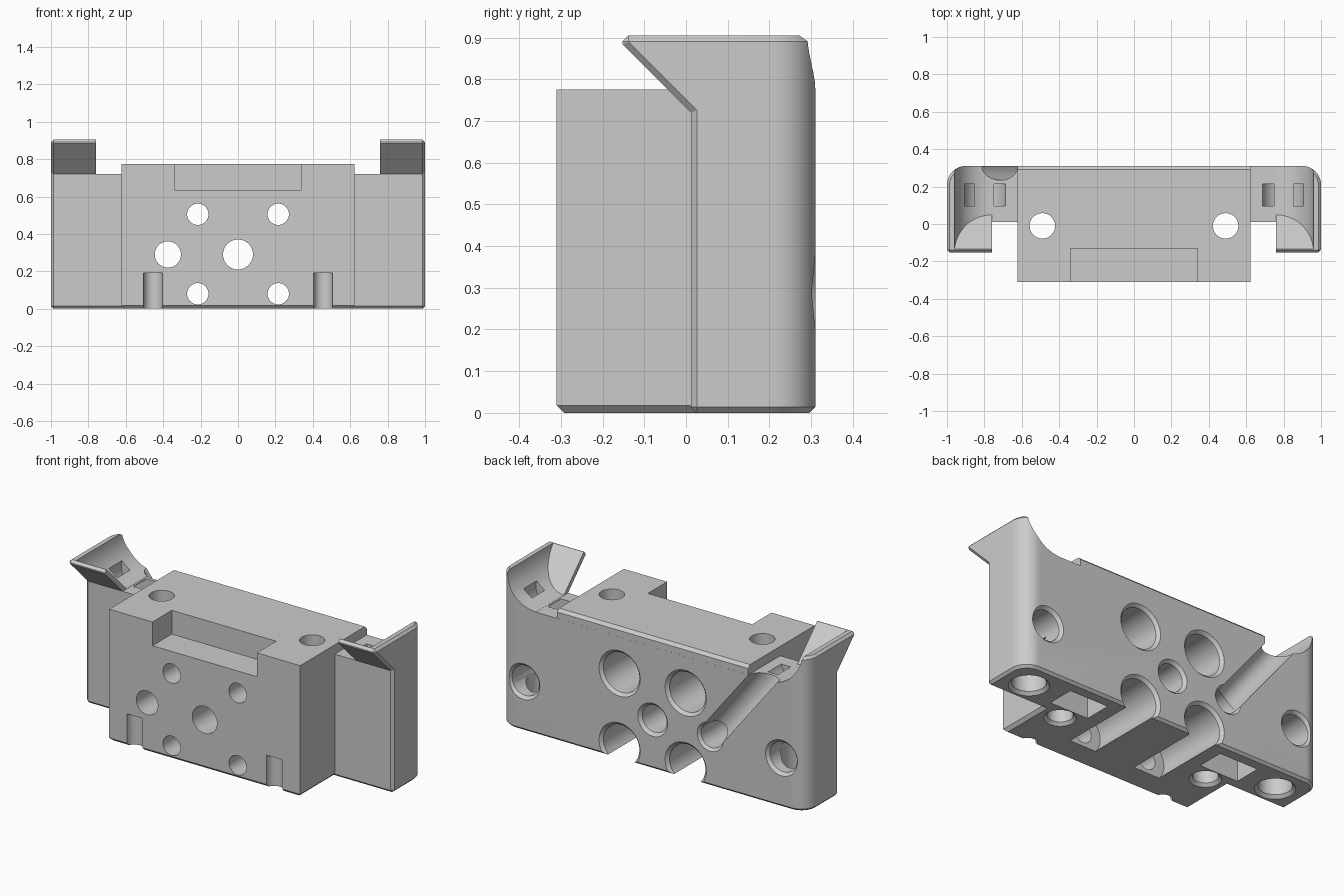
import bpy, bmesh, math
from mathutils import Vector, Matrix

old = bpy.data.objects.get("Cube")
if old:
    bpy.data.objects.remove(old, do_unlink=True)

grey = bpy.data.materials.new("matte_grey")
grey.use_nodes = True
grey.diffuse_color = (0.6, 0.6, 0.6, 1)
grey.node_tree.nodes["Principled BSDF"].inputs["Base Color"].default_value = (0.6, 0.6, 0.6, 1)


def face_outward(bm):
    bmesh.ops.recalc_face_normals(bm, faces=bm.faces)
    if bm.calc_volume(signed=True) < 0:
        bmesh.ops.reverse_faces(bm, faces=bm.faces)


def finish(name, bm):
    face_outward(bm)
    mesh = bpy.data.meshes.new(name)
    bm.to_mesh(mesh)
    bm.free()
    mesh.materials.append(grey)
    ob = bpy.data.objects.new(name, mesh)
    bpy.context.collection.objects.link(ob)
    return ob


def prism(points, shift):
    """Extrude a polygon of 3D points along a vector."""
    bm = bmesh.new()
    face = bm.faces.new([bm.verts.new(p) for p in points])
    moved = bmesh.ops.extrude_face_region(bm, geom=[face], use_keep_orig=True)
    bmesh.ops.translate(bm, vec=shift, verts=[v for v in moved["geom"] if isinstance(v, bmesh.types.BMVert)])
    face_outward(bm)
    return bm


def box(x0, x1, y0, y1, z0, z1):
    return prism([(x0, y0, z0), (x1, y0, z0), (x1, y1, z0), (x0, y1, z0)], (0, 0, z1 - z0))


def lathe(profile, place, toward, closed=False):
    """Spin (radius, depth) points around an axis pointing toward a direction."""
    bm = bmesh.new()
    vs = [bm.verts.new((r, 0, d)) for r, d in profile]
    for a, b in zip(vs, vs[1:] + vs[:1] if closed else vs[1:]):
        bm.edges.new((a, b))
    bmesh.ops.spin(bm, geom=bm.verts[:] + bm.edges[:], axis=(0, 0, 1), cent=(0, 0, 0),
                   angle=math.tau, steps=40)
    bmesh.ops.remove_doubles(bm, verts=bm.verts, dist=1e-4)
    turn = Vector(toward).to_track_quat('Z', 'Y').to_matrix().to_4x4()
    bm.transform(Matrix.Translation(place) @ turn)
    return bm


def bore(place, toward, r, depth, chamfer=0.0, pilot=0.0):
    """Round hole with a chamfered mouth and an optional narrow through hole."""
    m = 0.04
    if chamfer:
        pts = [(0, -m), (r + chamfer + m, -m), (r, chamfer), (r, depth)]
    else:
        pts = [(0, -m), (r, -m), (r, depth)]
    if pilot:
        pts += [(pilot, depth), (pilot, 0.7)]
    return lathe(pts + [(0, pts[-1][1])], place, toward)


def combine(target, bm, op='DIFFERENCE'):
    tool = finish("cutter", bm)
    tool.hide_render = True
    mod = target.modifiers.new("cut", 'BOOLEAN')
    mod.operation, mod.solver, mod.object = op, 'EXACT', tool
    bpy.ops.object.select_all(action='DESELECT')
    bpy.context.view_layer.objects.active = target
    target.select_set(True)
    bpy.ops.object.modifier_apply(modifier=mod.name)
    bpy.data.objects.remove(tool, do_unlink=True)


# Wide back body with the overhanging front lip
side = [(0.012, 0), (0.012, 0.72), (-0.152, 0.884), (-0.152, 0.905), (0.31, 0.905), (0.31, 0)]
bm = prism([(-1, y, z) for y, z in side], (2, 0, 0))
corners = [e for e in bm.edges if all(v.co.y > 0.3 for v in e.verts)
           and abs(e.verts[0].co.z - e.verts[1].co.z) > 0.5]
bmesh.ops.bevel(bm, geom=corners, offset=0.1, segments=10, profile=0.5, affect='EDGES')
face_outward(bm)


def is_rim(e):
    a, b = (v.co for v in e.verts)
    level = max(a.z, b.z) < 0.01 or min(a.z, b.z) > 0.9
    return e.calc_face_angle(0) > 0.5 and (level or a.x * b.x > 0)


bmesh.ops.bevel(bm, geom=[e for e in bm.edges if is_rim(e)], offset=0.014,
                segments=1, affect='EDGES')
body = finish("mount_body", bm)

# Open the middle and scoop out both ears
combine(body, box(-0.76, 0.76, -0.5, 0.5, 0.72, 1.1))
for s in (-1, 1):
    arc = [(0.76 + 0.2 * math.sin(t), 0.921 - 0.2 * math.cos(t))
           for t in [math.pi / 2 * i / 16 for i in range(17)]]
    outline = [(0.7, 1.1), (0.7, 0.721)] + arc + [(0.96, 1.1)]
    combine(body, prism([(s * x, 0.77 - z, z) for x, z in outline], (0, 1, 0)))

# Deep centre block with bevelled bottom and back top edge
bm = box(-0.622, 0.622, -0.31, 0.3097, 0.0003, 0.775)
rim = [e for e in bm.edges if all(v.co.z < 0.01 for v in e.verts)
       or all(v.co.z > 0.7 and v.co.y > 0.3 for v in e.verts)]
bmesh.ops.bevel(bm, geom=rim, offset=0.017, segments=1, affect='EDGES')
combine(body, bm, 'UNION')

# Notch in the front top edge
combine(body, box(-0.34, 0.34, -0.5, -0.13, 0.635, 1))

# Centre hole, cable hole and the slanted cable groove behind it
inward = (0, -1, 0)
combine(body, bore((0, 0.31, 0.29), inward, 0.08, 0.7, 0.017))
combine(body, bore((-0.375, 0.31, 0.29), inward, 0.07, 0.7, 0.015))
combine(body, lathe([(0, 0), (0.072, 0), (0.072, 0.65), (0, 0.65)],
                    (-0.375, 0.306, 0.29), (-0.34, 0, 0.43)))

for s in (-1, 1):
    # Counterbored screw holes, the lower ones open through the bottom
    for z in (0.505, 0.08):
        combine(body, bore((s * 0.215, 0.31, z), inward, 0.117, 0.465, 0.017, 0.057))
    # Outer sockets in the back and bottom
    combine(body, bore((s * 0.84, 0.31, 0.29), inward, 0.088, 0.24, 0.017))
    combine(body, bore((s * 0.83, 0.145, 0), (0, 0, 1), 0.09, 0.3, 0.017))
    # Vertical through hole
    combine(body, bore((s * 0.49, -0.01, 0), (0, 0, 1), 0.068, 1, 0.017))
    # Bottom pocket
    combine(body, box(s * 0.38, s * 0.63, 0.08, 0.24, -0.1, 0.14))
    # Round groove in the front bottom edge
    combine(body, bore((s * 0.455, -0.313, 0), (0, 0, 1), 0.051, 0.19))
    # Curved strap tunnel under the ear
    ring = [(0.057, 0), (0.115, 0), (0.115, 0.12), (0.057, 0.12)]
    combine(body, lathe(ring, (s * 0.796, 0.215, 0.752), inward, True))

bpy.ops.object.shade_smooth_by_angle(angle=math.radians(30))
